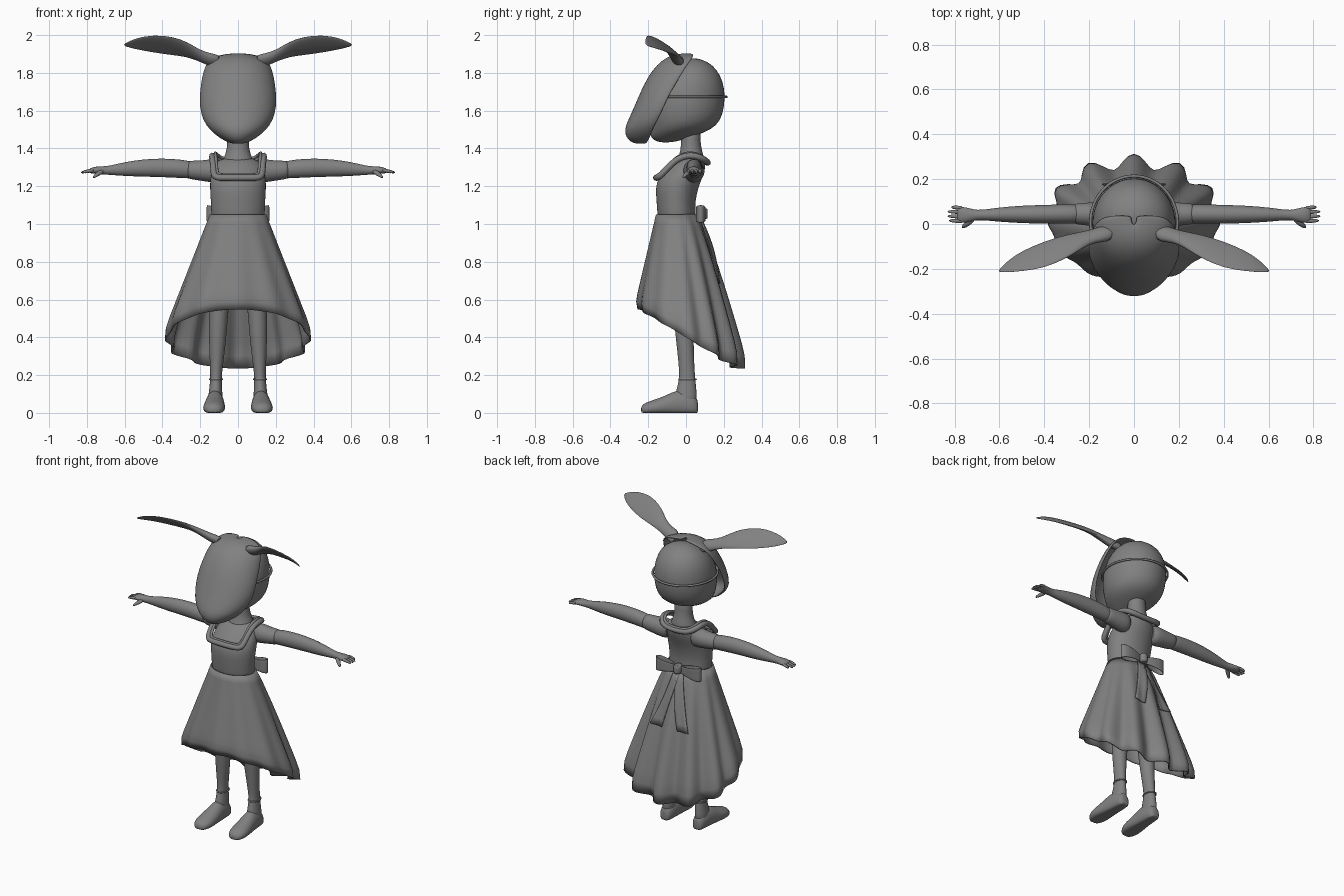
import bpy, bmesh
from math import sin, cos, pi, radians
from mathutils import Vector

if "Cube" in bpy.data.objects:
    bpy.data.objects.remove(bpy.data.objects["Cube"])

grey = bpy.data.materials.new("plain grey")
grey.use_nodes = True
grey.diffuse_color = (0.22, 0.22, 0.22, 1)
grey.node_tree.nodes["Principled BSDF"].inputs["Base Color"].default_value = (0.22, 0.22, 0.22, 1)


def finish(obj, subdiv=0, thick=0.0, angle=60):
    """Material, smooth shading and modifiers shared by every part."""
    obj.data.materials.append(grey)
    bpy.ops.object.select_all(action="DESELECT")
    obj.select_set(True)
    bpy.context.view_layer.objects.active = obj
    bpy.ops.object.shade_smooth_by_angle(angle=radians(angle))
    if thick:
        mod = obj.modifiers.new("thickness", "SOLIDIFY")
        mod.thickness = thick
        mod.offset = 0
    if subdiv:
        mod = obj.modifiers.new("smooth", "SUBSURF")
        mod.levels = mod.render_levels = subdiv
    return obj


def loft(name, rows, closed=True, cap=True, subdiv=1, thick=0.0):
    """Skin a list of equal-length point rows."""
    bm = bmesh.new()
    grid = [[bm.verts.new(p) for p in row] for row in rows]
    n = len(grid[0])
    for a, b in zip(grid, grid[1:]):
        for i in range(n if closed else n - 1):
            j = (i + 1) % n
            bm.faces.new((a[i], a[j], b[j], b[i]))
    if closed and cap:
        bm.faces.new(grid[0])
        bm.faces.new(grid[-1])
    bmesh.ops.recalc_face_normals(bm, faces=bm.faces)
    mesh = bpy.data.meshes.new(name)
    bm.to_mesh(mesh)
    bm.free()
    obj = bpy.data.objects.new(name, mesh)
    bpy.context.collection.objects.link(obj)
    return finish(obj, subdiv, thick)


def ring(center, u, v, n=16):
    c, u, v = Vector(center), Vector(u), Vector(v)
    return [c + u * cos(2 * pi * i / n) + v * sin(2 * pi * i / n) for i in range(n)]


def level(z, rx, front, back, cx=0, n=24):
    """Horizontal oval from its half width and its front and back edges."""
    return ring((cx, (front + back) / 2, z), (rx, 0, 0), (0, (back - front) / 2, 0), n)


def cord(name, points, radius, cyclic=True):
    curve = bpy.data.curves.new(name, "CURVE")
    curve.dimensions = "3D"
    curve.bevel_depth = radius
    curve.bevel_resolution = 2
    curve.resolution_u = 4
    sp = curve.splines.new("NURBS")
    sp.points.add(len(points) - 1)
    for p, co in zip(sp.points, points):
        p.co = (*co, 1)
    sp.use_cyclic_u = cyclic
    sp.use_endpoint_u = not cyclic
    obj = bpy.data.objects.new(name, curve)
    bpy.context.collection.objects.link(obj)
    curve.materials.append(grey)
    return obj


# Head with bobbed hair, and the strap around it
head = [(1.43, .03, -.15, -.07), (1.46, .08, -.19, .03), (1.485, .125, -.19, .10),
        (1.52, .165, -.19, .165), (1.58, .185, -.2, .198), (1.67, .19, -.2, .21),
        (1.75, .178, -.17, .2), (1.82, .145, -.11, .165), (1.86, .09, -.04, .115),
        (1.878, .03, .01, .06)]
loft("head", [level(*r) for r in head])
cord("mask_strap", level(1.673, .196, -.2, .216), .007)

# Animal mask: half-oval sheets closing at brow and chin
mask = [(1.897, .01, .0, .035), (1.895, .07, -.05, .04), (1.878, .135, -.1, .035),
        (1.84, .17, -.15, .005), (1.78, .186, -.195, -.03), (1.70, .198, -.235, -.08),
        (1.62, .2, -.268, -.115), (1.55, .182, -.3, -.15), (1.5, .145, -.322, -.175),
        (1.46, .095, -.312, -.19), (1.435, .05, -.285, -.205), (1.43, .01, -.25, -.21)]
sheet = [[(w * sin(a), b + (f - b) * cos(a), z) for a in [pi * (i / 16 - .5) for i in range(17)]]
         for z, w, f, b in mask]
loft("animal_mask", sheet, closed=False, thick=.012)

# Neck and upper body
loft("neck", [level(*r) for r in [(1.3, .1, -.07, .1), (1.35, .075, -.04, .095),
     (1.39, .06, -.03, .085), (1.44, .056, -.025, .075), (1.52, .06, -.03, .08)]])
body = [(1.0, .145, -.15, .06), (1.06, .142, -.152, .05), (1.12, .145, -.157, .05),
        (1.19, .15, -.162, .065), (1.24, .148, -.15, .085), (1.28, .14, -.115, .1),
        (1.32, .125, -.075, .105), (1.355, .085, -.035, .1)]
loft("bodice", [level(*r) for r in body])

# Frilled square collar, passing over the shoulders
half = [(.06, -.158, 1.245), (.115, -.15, 1.245), (.128, -.13, 1.26), (.13, -.09, 1.305),
        (.135, -.04, 1.35), (.138, .02, 1.365), (.13, .07, 1.355), (.1, .105, 1.335),
        (.05, .115, 1.325)]
loop = half + [(-x, y, z) for x, y, z in reversed(half)]
cord("collar_frill", loop, .017)
cord("collar_edge", [(x * .88, y * .94, z + .014) for x, y, z in loop], .009)


# Skirt: slanted hem, deep folds at the back
def skirt(t, a, out=0.0):
    back = max(0, sin(a))
    fold = cos(12 * (a - pi / 2)) * t * (.008 + .026 * back ** .6)
    f = t ** (1 - .2 * back)
    tuck = .02 * max(0, t - .9) * 10
    wx, wy = .145 * cos(a), -.05 + .105 * sin(a)
    hx, hy = .395 * cos(a), .015 + .28 * sin(a)
    x, y = wx + (hx - wx) * f, wy + (hy - wy) * f
    grow = fold - tuck + out
    return (x + grow * cos(a), y + grow * sin(a), 1.05 + (.4 - .56 * hy - 1.05) * t)


n = 96
loft("skirt", [[skirt(k / 12, 2 * pi * i / n) for i in range(n)] for k in range(13)],
     cap=False, subdiv=0, thick=.008)

# Bow at the back of the waist
loft("bow_knot", [ring((0, .085, z), (w, 0, 0), (0, .03, 0))
                  for z, w in [(1.025, .02), (1.035, .028), (1.075, .028), (1.085, .02)]])

for side, s in (("left", 1), ("right", -1)):
    # Bow loop and hanging ribbon
    rows = []
    for k in range(17):
        a = 2 * pi * k / 16
        reach = .5 - .5 * cos(a)
        x, y = s * (.01 + .155 * reach), .078 + .03 * sin(a) * (reach ** .5)
        h = .022 + .026 * reach
        rows.append([(x, y, 1.053 + h * q) for q in (-1, -.5, 0, .5, 1)])
    loft(side + "_bow_loop", rows, closed=False, thick=.006)
    rows = []
    for k in range(9):
        t = .03 + .42 * k / 8
        mid = pi / 2 - s * radians(4 + 16 * k / 8)
        rows.append([skirt(t, mid + d * radians(8), .012) for d in (-1, -.5, 0, .5, 1)])
    loft(side + "_ribbon_tail", rows, closed=False, subdiv=0, thick=.006)

    # Ear: flat leaf, front edge raised
    ear = [(.09, -.035, 1.855, .05, .03), (.15, -.045, 1.87, .042, .028),
           (.2, -.06, 1.89, .04, .022), (.25, -.08, 1.914, .055, .017),
           (.3, -.1, 1.934, .069, .014), (.4, -.137, 1.951, .08, .011),
           (.5, -.165, 1.956, .06, .009), (.56, -.188, 1.953, .036, .007),
           (.605, -.21, 1.948, .006, .004)]
    loft(side + "_ear", [ring((s * x, y, z), (0, -.77 * a, .64 * a), (-s * .3 * b, .6 * b, .75 * b))
                         for x, y, z, a, b in ear])

    # Short sleeve, arm and hand
    def limb(name, rows):
        loft(name, [ring((s * x, y, z), (0, a, 0), (0, 0, b)) for x, y, z, a, b in rows])

    limb(side + "_shoulder", [(.08, .04, 1.28, .05, .06), (.13, .042, 1.282, .06, .066),
                              (.19, .044, 1.282, .053, .054), (.262, .045, 1.287, .048, .05),
                              (.268, .045, 1.287, .04, .042)])
    limb(side + "_arm", [(.2, .045, 1.28, .043, .045), (.3, .045, 1.293, .044, .05),
                         (.4, .043, 1.298, .043, .051), (.5, .043, 1.297, .04, .047),
                         (.6, .042, 1.291, .033, .038), (.68, .04, 1.284, .022, .024),
                         (.715, .04, 1.284, .025, .022), (.75, .04, 1.285, .036, .02),
                         (.78, .042, 1.282, .036, .015), (.79, .042, 1.281, .028, .008)])
    for i, name in enumerate(("little", "ring", "middle", "index")):
        y, tip = .071 - .02 * i, .815 + .018 * (i > 0) - .006 * (i == 3)
        limb(side + "_" + name + "_finger",
             [(.76, y, 1.284, .009, .01), (.795, y + .003, 1.281, .009, .01),
              (tip, y + .004, 1.272, .006, .006)])
    loft(side + "_thumb", [ring((s * x, y, z), (s * .7 * r, .7 * r, 0), (0, 0, r)) for x, y, z, r in
                           [(.715, .025, 1.28, .014), (.745, .0, 1.265, .013),
                            (.768, -.018, 1.245, .007)]])

    # Leg, ankle cuff and shoe
    leg = [(.03, .043, -.06, .06, .122), (.1, .037, -.06, .058, .119), (.17, .03, -.035, .05, .117),
           (.23, .032, -.037, .045, .115), (.32, .041, -.045, .042, .111),
           (.42, .047, -.058, .04, .107), (.6, .054, -.07, .05, .1), (.85, .058, -.08, .05, .075)]
    loft(side + "_leg", [level(z, w, f, b, s * c) for z, w, f, b, c in leg])
    cord(side + "_ankle_cuff", level(.178, .033, -.037, .053, s * .117), .005)
    shoe = [(.064, .02, .06, .12), (.055, .038, .085, .12), (.01, .045, .115, .12),
            (-.05, .05, .125, .122), (-.1, .055, .095, .124), (-.17, .062, .07, .127),
            (-.215, .05, .055, .128), (-.24, .025, .035, .128)]
    rows = []
    for y, w, h, c in shoe:
        # Flattened underside gives a level sole
        rows.append([(s * c + p.x, y, max(0, p.z)) for p in
                     ring((0, 0, h * .38), (w, 0, 0), (0, 0, h * .62))])
    loft(side + "_shoe", rows)
